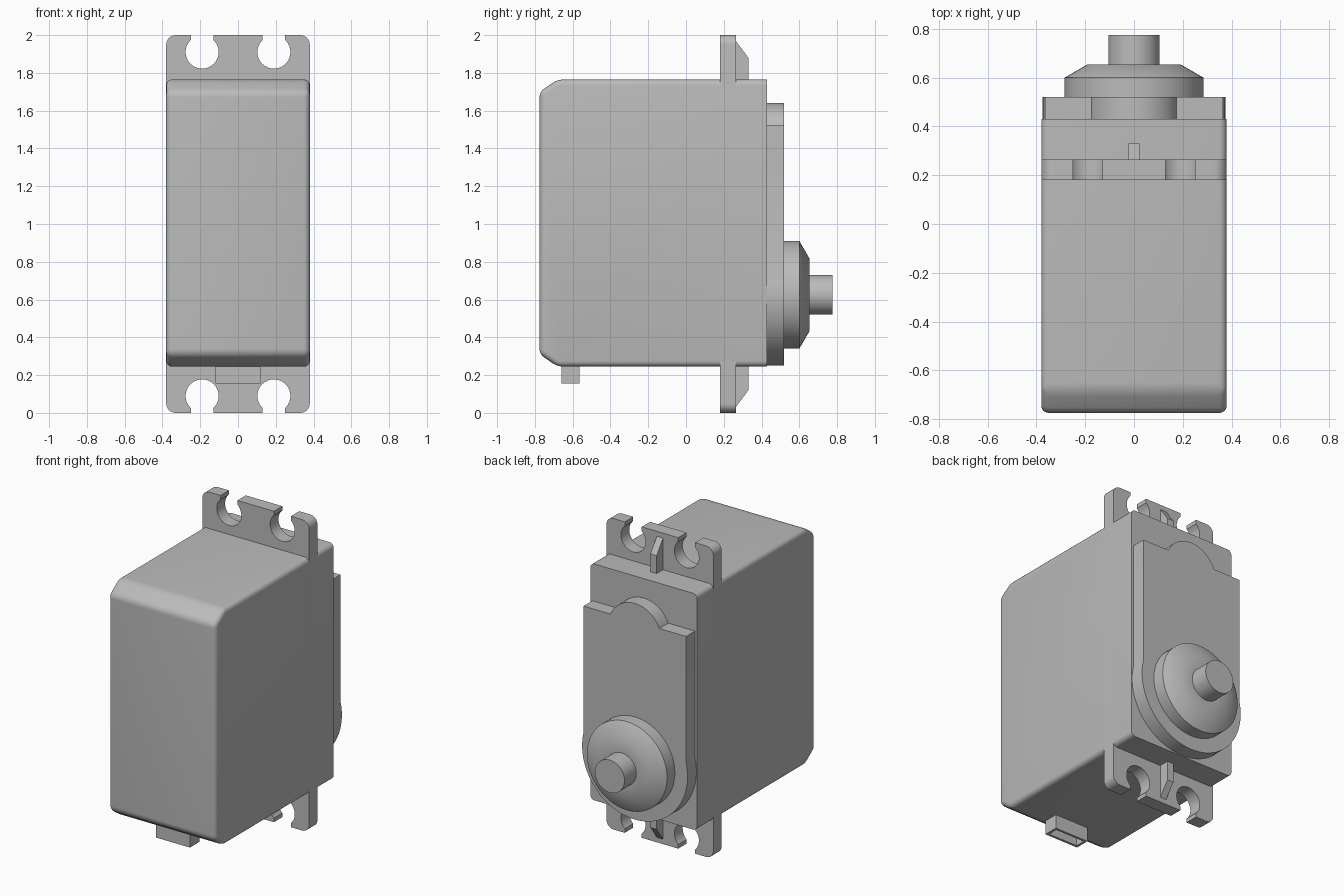
import bpy, bmesh, math
from mathutils import Vector

cube = bpy.data.objects.get("Cube")
if cube:
    bpy.data.objects.remove(cube, do_unlink=True)

grey = bpy.data.materials.new("light grey plastic")
grey.use_nodes = True
COLOUR = (0.5, 0.5, 0.5, 1)
grey.diffuse_color = COLOUR
grey.node_tree.nodes["Principled BSDF"].inputs["Base Color"].default_value = COLOUR


def finish(name, bm, angle=35):
    bmesh.ops.recalc_face_normals(bm, faces=bm.faces)
    mesh = bpy.data.meshes.new(name)
    bm.to_mesh(mesh)
    bm.free()
    mesh.materials.append(grey)
    obj = bpy.data.objects.new(name, mesh)
    bpy.context.collection.objects.link(obj)
    bpy.ops.object.select_all(action='DESELECT')
    obj.select_set(True)
    bpy.context.view_layer.objects.active = obj
    bpy.ops.object.shade_smooth_by_angle(angle=math.radians(angle))
    return obj


def prism(points, move):
    """Extrude a closed outline of 3D points along a vector."""
    bm = bmesh.new()
    face = bm.faces.new([bm.verts.new(p) for p in points])
    ext = bmesh.ops.extrude_face_region(bm, geom=[face])["geom"]
    verts = [v for v in ext if isinstance(v, bmesh.types.BMVert)]
    bmesh.ops.translate(bm, verts=verts, vec=move)
    return bm


def arc(cx, cz, r, start, end, steps):
    angles = [math.radians(start + (end - start) * i / steps) for i in range(steps + 1)]
    return [(cx + r * math.cos(a), cz + r * math.sin(a)) for a in angles]


# Case: side profile with chamfered front edges, all but the back rim rounded
BACK, TOP, BOTTOM, HALF = 0.43, 1.765, 0.245, 0.38
side = [(BACK, BOTTOM), (-0.68, BOTTOM), (-0.775, 0.31),
        (-0.775, 1.70), (-0.68, TOP), (BACK, TOP)]
bm = prism([(-HALF, y, z) for y, z in side], (2 * HALF, 0, 0))
bmesh.ops.recalc_face_normals(bm, faces=bm.faces)
edges = [e for e in bm.edges if any(v.co.y < BACK - 0.01 for v in e.verts)]
bmesh.ops.bevel(bm, geom=edges, offset=0.03, segments=5, profile=0.5, affect='EDGES')
finish("case", bm)

# Mounting flange: one quarter outline with a keyhole slot, mirrored both ways
HOLE_X, HOLE_Z, HOLE_R, NECK = 0.19, 1.91, 0.0875, 0.06
neck_angle = math.degrees(math.acos(NECK / HOLE_R))
quarter = [(HOLE_X - NECK, 2)]
quarter += arc(HOLE_X, HOLE_Z, HOLE_R, 180 - neck_angle, 360 + neck_angle, 32)
quarter += [(HOLE_X + NECK, 2)] + arc(HALF - 0.05, 1.95, 0.05, 90, 0, 8)
outline = (quarter + [(x, 2 - z) for x, z in reversed(quarter)]
           + [(-x, 2 - z) for x, z in quarter] + [(-x, z) for x, z in reversed(quarter)])
finish("mounting_flange", prism([(x, 0.18, z) for x, z in outline], (0, 0.085, 0)))

# Gusset ribs behind the flange, above and below the case
rib = [(0.26, 1.74), (0.26, 1.975), (0.33, 1.88), (0.33, 1.74)]
for name, flip in (("upper_rib", False), ("lower_rib", True)):
    points = [(-0.022, y, 2 - z if flip else z) for y, z in rib]
    finish(name, prism(points, (0.044, 0, 0)))

# Raised gear cover: round bottom, straight sides, small arch on top
AXIS_Z, COVER_R, COVER_X = 0.625, 0.375, 0.365
join = math.degrees(math.acos(COVER_X / COVER_R))
arch = math.degrees(math.asin(0.075 / 0.19))
cover = arc(0, AXIS_Z, COVER_R, 180 - join, 360 + join, 64)
cover += [(COVER_X, 1.525)] + arc(0, 1.45, 0.19, arch, 180 - arch, 32) + [(-COVER_X, 1.525)]
finish("gear_cover", prism([(x, BACK - 0.01, z) for x, z in cover], (0, 0.10, 0)))

# Output boss and shaft: turned profile of (radius, y)
turned = [(0, 0.51), (0.285, 0.51), (0.285, 0.60), (0.19, 0.655),
          (0.105, 0.655), (0.105, 0.775), (0, 0.775)]
bm = bmesh.new()
verts = [bm.verts.new((r, y, AXIS_Z)) for r, y in turned]
lines = [bm.edges.new(pair) for pair in zip(verts, verts[1:])]
bmesh.ops.spin(bm, geom=verts + lines, cent=(0, 0, AXIS_Z), axis=(0, 1, 0),
               angle=2 * math.pi, steps=64)
bmesh.ops.remove_doubles(bm, verts=bm.verts, dist=0.0005)
finish("output_boss", bm)

# Cable socket under the case, hollow from below
bm = prism([(x, y, 0.155) for x, y in
            ((-0.12, -0.66), (0.12, -0.66), (0.12, -0.565), (-0.12, -0.565))], (0, 0, 0.11))
bmesh.ops.recalc_face_normals(bm, faces=bm.faces)
mouth = min(bm.faces, key=lambda f: f.calc_center_median().z)
bmesh.ops.inset_individual(bm, faces=[mouth], thickness=0.022)
pit = bmesh.ops.extrude_discrete_faces(bm, faces=[mouth])["faces"][0]
bmesh.ops.translate(bm, verts=pit.verts, vec=Vector((0, 0, 0.085)))
finish("cable_socket", bm)
